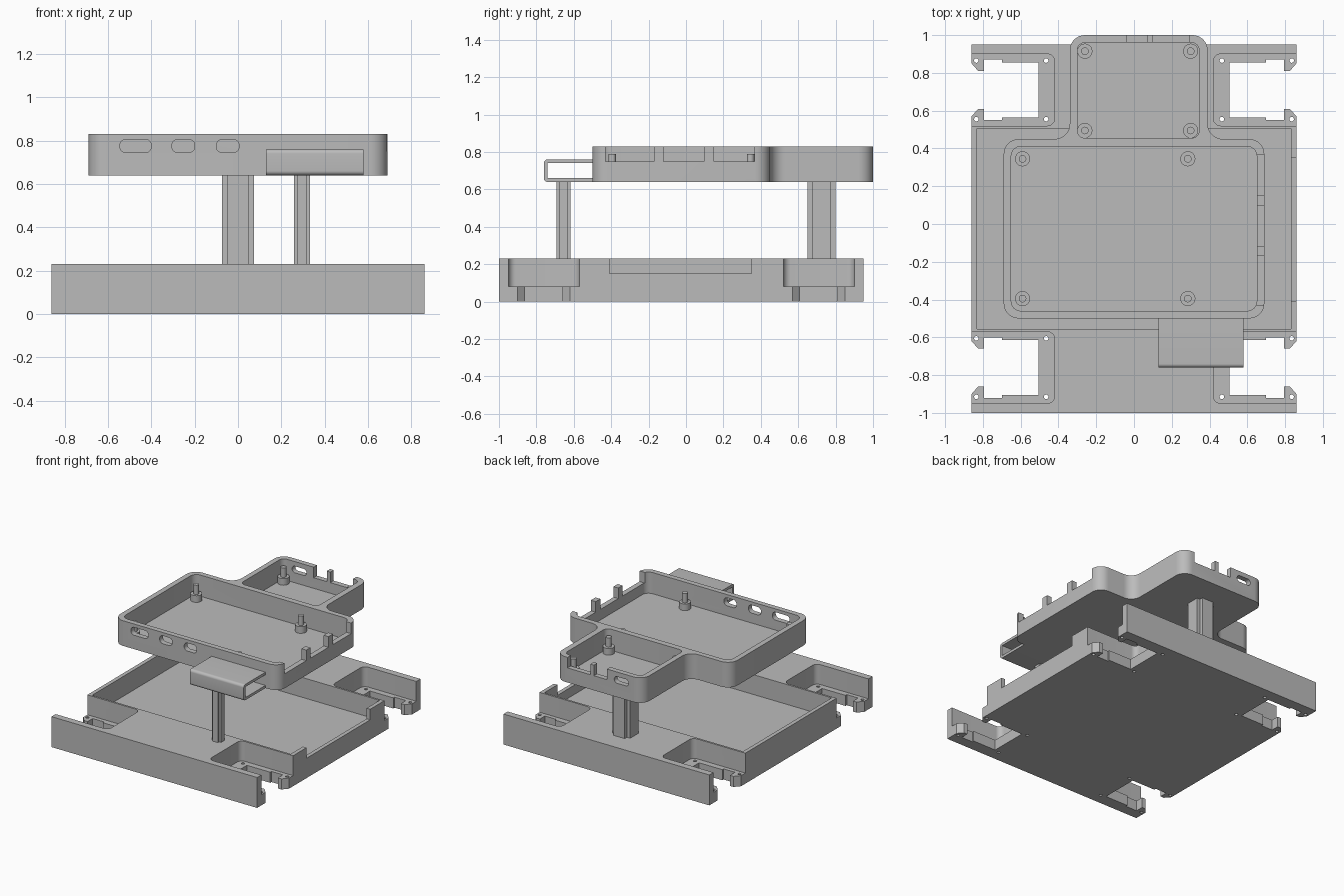
import bpy, bmesh, math
from mathutils import Vector

cube = bpy.data.objects.get("Cube")
if cube:
    bpy.data.objects.remove(cube, do_unlink=True)

grey = bpy.data.materials.new("plain_grey")
grey.use_nodes = True
colour = (0.5, 0.5, 0.5, 1)
grey.diffuse_color = colour
grey.node_tree.nodes["Principled BSDF"].inputs["Base Color"].default_value = colour


def rect(x0, x1, y0, y1):
    return [(x0, y0), (x1, y0), (x1, y1), (x0, y1)]


def rounded(points, radius, steps=8):
    """Fillet each right-angled corner of an outline, convex or concave."""
    out = []
    for i, p in enumerate(points):
        p = Vector(p)
        a = (Vector(points[i - 1]) - p).normalized() * radius
        b = (Vector(points[(i + 1) % len(points)]) - p).normalized() * radius
        for s in range(steps + 1):
            t = s / steps * math.pi / 2
            out.append(tuple(p + a * (1 - math.sin(t)) + b * (1 - math.cos(t))))
    return out


def circle(x, y, r, n=20):
    return [(x + r * math.cos(math.tau * i / n), y + r * math.sin(math.tau * i / n))
            for i in range(n)]


def prism(name, outline, low, high, axis="z"):
    """Extrude an outline along an axis."""
    place = {"x": lambda u, v, w: (w, u, v),
             "y": lambda u, v, w: (u, w, v),
             "z": lambda u, v, w: (u, v, w)}[axis]
    bm = bmesh.new()
    rings = [[bm.verts.new(place(u, v, w)) for u, v in outline] for w in (low, high)]
    n = len(outline)
    for ring in rings:
        bm.faces.new(ring)
    for i in range(n):
        j = (i + 1) % n
        bm.faces.new((rings[0][i], rings[0][j], rings[1][j], rings[1][i]))
    bmesh.ops.recalc_face_normals(bm, faces=bm.faces)
    mesh = bpy.data.meshes.new(name)
    bm.to_mesh(mesh)
    bm.free()
    mesh.materials.append(grey)
    obj = bpy.data.objects.new(name, mesh)
    bpy.context.collection.objects.link(obj)
    return obj


def activate(obj):
    bpy.ops.object.select_all(action="DESELECT")
    obj.select_set(True)
    bpy.context.view_layer.objects.active = obj


def cut(obj, outline, low, high, axis="z"):
    """Subtract an extruded outline from a part."""
    tool = prism("cutter", outline, low, high, axis)
    tool.hide_render = True
    activate(obj)
    mod = obj.modifiers.new("cut", "BOOLEAN")
    mod.operation = "DIFFERENCE"
    mod.solver = "EXACT"
    mod.object = tool
    bpy.ops.object.modifier_apply(modifier=mod.name)
    bpy.data.objects.remove(tool, do_unlink=True)


def smooth(obj):
    activate(obj)
    bpy.ops.object.shade_smooth_by_angle(angle=math.radians(30))


# Chassis block with its sunken tray and side notch
LEDGE, DECK, OVER = 0.08, 0.23, 0.3
chassis = prism("chassis", rect(-0.86, 0.86, -1, 0.95), 0, DECK)
cut(chassis, rect(-0.83, 0.83, -0.555, 0.505), LEDGE, OVER)
cut(chassis, rect(0.8, 0.9, -0.41, 0.35), 0.15, OVER)

# Corner motor bays: rounded pocket, stepped opening through the ledge, screw holes
half = [(0.505, 0.145), (0.7, 0.145), (0.7, 0.16), (0.795, 0.16),
        (0.795, 0.1), (0.825, 0.1), (0.9, 0.186)]
opening = half + [(x, -y) for x, y in reversed(half)]
for side in (-1, 1):
    for mid in (-0.76, 0.71):
        pocket = rounded(rect(0.42, 1, mid - 0.19, mid + 0.19), 0.04)
        cut(chassis, [(side * x, y) for x, y in pocket], LEDGE, OVER)
        cut(chassis, [(side * x, mid + y) for x, y in opening], -0.1, 0.1)
        for x in (0.465, 0.835):
            for dy in (-0.155, 0.155):
                cut(chassis, circle(side * x, mid + dy, 0.012, 12), -0.1, 0.1)
smooth(chassis)

# Upper tray: a wide board bay and a smaller rear bay
BOTTOM, FLOOR, RIM, SILL = 0.64, 0.67, 0.83, 0.75
plan = [(-0.69, -0.5), (0.69, -0.5), (0.69, 0.45), (0.39, 0.45),
        (0.39, 1), (-0.34, 1), (-0.34, 0.45), (-0.69, 0.45)]
tray = prism("upper_tray", rounded(plan, 0.08), BOTTOM, RIM)
cut(tray, rounded(rect(-0.65, 0.65, -0.46, 0.41), 0.05), FLOOR, 1)
cut(tray, rounded(rect(-0.3, 0.345, 0.455, 0.96), 0.04), FLOOR, 1)

# Port gaps in the left wall and the rear wall
for y0, y1 in ((-0.43, -0.17), (-0.12, 0.095), (0.15, 0.365)):
    cut(tray, rect(0.6, 0.8, y0, y1), SILL, 1)
for x0, x1 in ((-0.04, 0.07), (0.1, 0.29)):
    cut(tray, rect(x0, x1, 0.94, 1.1), SILL, 1)

# Rounded port slots in the front and rear walls
for x0, x1 in ((-0.545, -0.4), (-0.305, -0.2), (-0.1, 0.005)):
    cut(tray, rounded(rect(x0, x1, 0.745, 0.805), 0.027), -0.6, -0.455, "y")
cut(tray, rounded(rect(-0.22, -0.1, 0.745, 0.795), 0.024), 0.95, 1.1, "y")
smooth(tray)

# Board standoffs with locating pins
mounts = [(x, y) for x in (-0.59, 0.285) for y in (-0.395, 0.345)]
mounts += [(x, y) for x in (-0.26, 0.3) for y in (0.495, 0.915)]
for x, y in mounts:
    smooth(prism("standoff", circle(x, y, 0.04), FLOOR - 0.01, 0.72))
    smooth(prism("standoff_pin", circle(x, y, 0.02), 0.71, 0.79))

# Open-ended sleeve on the front wall
sleeve = prism("front_sleeve", rounded(rect(-0.76, -0.46, BOTTOM, 0.76), 0.02), 0.13, 0.58, "x")
cut(sleeve, rect(-0.74, -0.5, 0.66, 0.74), 0.1, 0.7, "x")
cut(sleeve, rect(-0.499, -0.4, 0.6, 0.8), 0.1, 0.7, "x")
smooth(sleeve)


# Support columns with notched corners
def column(name, cx, cy, r, notch):
    k = r - notch
    quarter = [(r, -k), (r, k), (k, k)]
    outline = []
    for turn in range(4):
        c, s = ((1, 0), (0, 1), (-1, 0), (0, -1))[turn]
        outline += [(cx + c * x - s * y, cy + s * x + c * y) for x, y in quarter]
    prism(name, outline, DECK, BOTTOM)


column("front_column", 0.295, -0.655, 0.037, 0.015)
column("rear_column", 0, 0.725, 0.075, 0.027)
